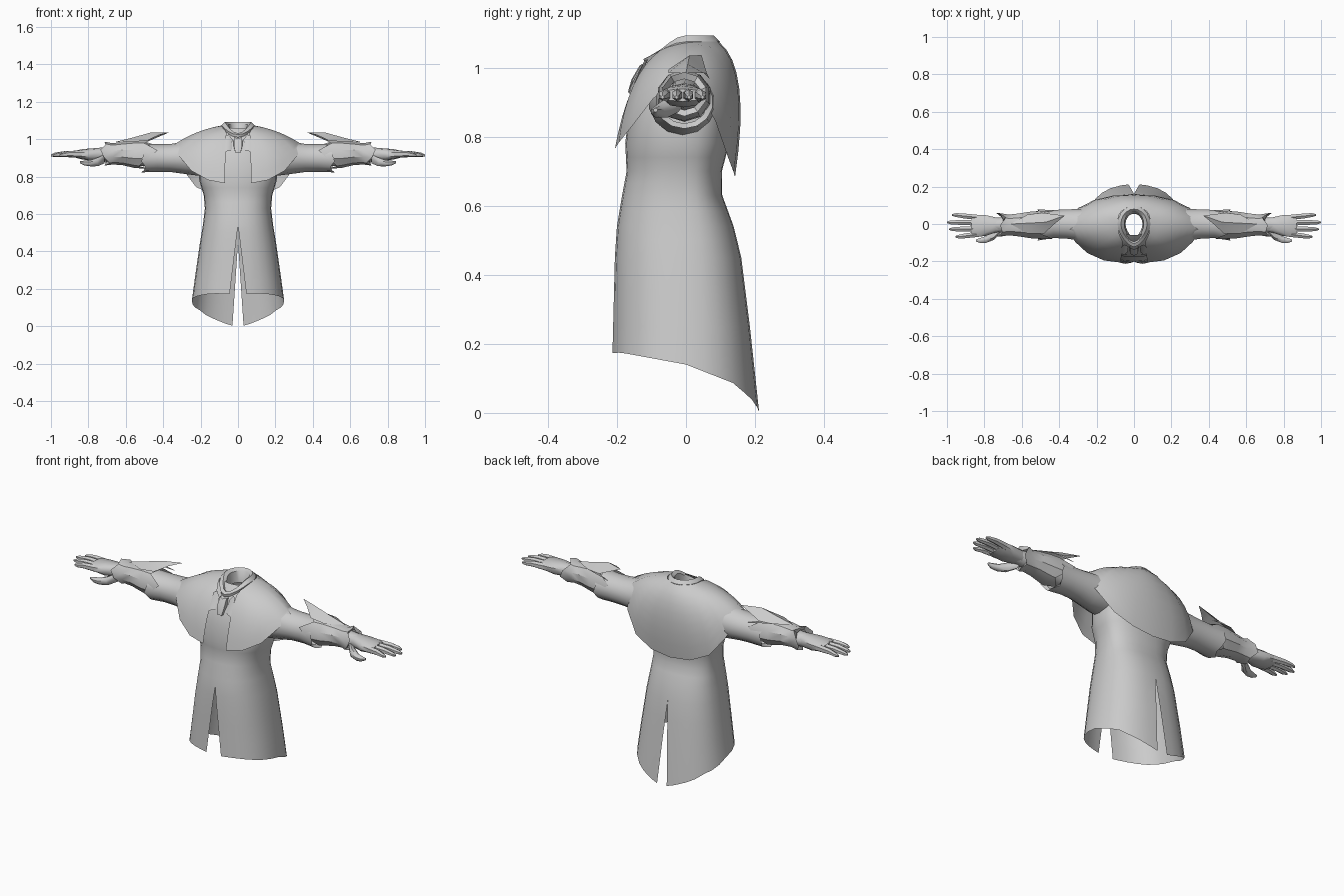
import bpy, math


def make(name, verts, faces, angle=40, mirror=True):
    me = bpy.data.meshes.new(name)
    me.from_pydata(verts, [], faces)
    me.validate()
    ob = bpy.data.objects.new(name, me)
    bpy.context.collection.objects.link(ob)
    bpy.ops.object.select_all(action='DESELECT')
    ob.select_set(True)
    bpy.context.view_layer.objects.active = ob
    bpy.ops.object.shade_smooth_by_angle(angle=math.radians(angle))
    if mirror:
        ob.modifiers.new("mirror", 'MIRROR').merge_threshold = 0.0005
    return ob


def grid(name, rows, closed=False, caps=(), angle=40, mirror=True):
    """Skin a list of equally long point rows."""
    n = len(rows[0])
    verts = [p for r in rows for p in r]
    faces = []
    for i in range(len(rows) - 1):
        for j in range(n if closed else n - 1):
            k = (j + 1) % n
            faces.append((i * n + j, i * n + k, (i + 1) * n + k, (i + 1) * n + j))
    for c in caps:
        idx = [c * n + j for j in range(n)]
        faces.append(idx if c else idx[::-1])
    return make(name, verts, faces, angle, mirror)


def tube(name, rings, n=10, caps=(), jag=None, power=1.0, angle=45):
    """Tube along x; rings are (x, y, z, ry, rz); jag shifts points of given rings in x."""
    rows = []
    for i, (x, y, z, ry, rz) in enumerate(rings):
        row = []
        for j in range(n):
            a = 2 * math.pi * j / n + math.pi / n
            c, s = math.cos(a), math.sin(a)
            dx = jag[i][j % len(jag[i])] if jag and i in jag else 0
            row.append((x + dx, y + ry * math.copysign(abs(c) ** power, c),
                        z + rz * math.copysign(abs(s) ** power, s)))
        rows.append(row)
    return grid(name, rows, True, caps, angle)


def lerp_table(table, z):
    for a, b in zip(table, table[1:]):
        if z <= b[0]:
            t = (z - a[0]) / (b[0] - a[0])
            return [p + (q - p) * t for p, q in zip(a, b)][1:]
    return table[-1][1:]


# Coat: z, half width, front y, back y
coat = [(0, .262, -.215, .212), (.17, .243, -.213, .195), (.45, .203, -.206, .16),
        (.54, .188, -.2, .138), (.63, .177, -.185, .105), (.70, .183, -.172, .104),
        (.78, .207, -.176, .125), (.87, .21, -.165, .13), (.95, .19, -.142, .12),
        (1.02, .12, -.1, .09), (1.06, .07, -.06, .075)]
hem = [(-.22, .172), (-.19, .175), (0, .14), (.14, .085), (.2, .03), (.213, 0)]
N = 14


def coat_point(z, j):
    rx, yf, yb = lerp_table(coat, z)
    a = math.pi * j / N
    x = rx * math.sin(a) ** .85
    c = math.cos(a)
    y = (yf if c > 0 else yb) * abs(c) ** .85
    if j == 0:
        x = max(0, .045 * (.54 - z) / .37)
    if j == N:
        x = max(0, .03 * (.45 - z) / .45)
    return (x, y, z)


rows = []
cols_hem = []
for j in range(N + 1):
    z = .1
    for _ in range(6):
        z = lerp_table(hem, coat_point(z, j)[1])[0]
    cols_hem.append(coat_point(z, j))
rows.append(cols_hem)
for z in (.25, .35, .45, .5, .54, .585, .63, .665, .70, .74, .78, .87, .95, 1.02, 1.06):
    rows.append([coat_point(z, j) for j in range(N + 1)])
grid("coat", rows)

# Shoulder cape: each column is a curve from neck through control to hem
cape = [((.06, -.095, 1.03), (.068, -.17, .96), (.07, -.206, .765)),
        ((.07, -.075, 1.05), (.16, -.17, .98), (.16, -.195, .782)),
        ((.08, -.05, 1.06), (.22, -.14, 1.01), (.25, -.155, .832)),
        ((.085, -.02, 1.068), (.24, -.08, 1.04), (.315, -.095, .91)),
        ((.085, 0, 1.072), (.22, -.01, 1.055), (.352, -.03, .965)),
        ((.085, .03, 1.074), (.24, .05, 1.05), (.338, .035, .935)),
        ((.08, .05, 1.075), (.24, .11, 1.03), (.30, .085, .845)),
        ((.065, .07, 1.075), (.2, .155, 1.0), (.225, .12, .745)),
        ((.035, .09, 1.075), (.1, .185, 1.0), (.12, .138, .697)),
        ((0, .095, 1.075), (0, .19, 1.0), (0, .142, .683))]
rows = []
for i in range(9):
    t = i / 8
    rows.append([tuple((1 - t) ** 2 * a + 2 * t * (1 - t) * b + t * t * c
                       for a, b, c in zip(*col)) for col in cape])
grid("cape", rows, angle=60)

# Collar: rolled band that dips to a V at the front
rows = []
for rx, ry, dz, drop in ((.085, .095, 1.06, .05), (.088, .098, 1.075, .05),
                         (.07, .08, 1.093, .06), (.052, .066, 1.08, .06), (.045, .055, 1.02, .03)):
    row = []
    for j in range(11):
        a = math.pi * j / 10
        f = max(0, math.cos(a)) ** 2
        row.append((rx * math.sin(a) if 0 < j < 10 else 0,
                    -ry * math.cos(a) - .025 * f ** 3, dz - drop * f))
    rows.append(row)
grid("collar", rows)

# Hanging neck tie and neck plug
grid("neck_tie", [[(0, -.135, 1.005), (.02, -.128, 1.01), (.022, -.115, 1.01)],
                  [(0, -.158, .965), (.022, -.155, .965), (.024, -.13, .965)],
                  [(0, -.168, .93), (.014, -.165, .925), (.014, -.14, .925)]])
grid("front_edge", [[(.066, -.12, 1.02), (.05, -.11, 1.025), (.03, -.12, 1.0)],
                    [(.067, -.16, .93), (.052, -.165, .94), (.034, -.15, .94)]])

# Sleeve with open flared cuff
tube("sleeve", [(.13, -.01, .915, .1, .1), (.21, -.01, .905, .1, .1), (.28, -.005, .9, .088, .086),
                (.36, 0, .9, .08, .075), (.43, 0, .9, .077, .074), (.505, -.005, .9, .084, .077),
                (.49, -.005, .9, .068, .062)], 14, jag={5: (0, .012, -.01)})
# Forearm inside the gauntlet
tube("forearm", [(.42, 0, .905, .06, .055), (.55, 0, .915, .055, .055), (.74, -.005, .92, .04, .035)], 10)
# Gauntlet with ragged elbow edge and flared wrist
tube("gauntlet", [(.5, -.005, .918, .08, .075), (.55, -.005, .92, .075, .074), (.62, -.005, .924, .064, .062),
                  (.67, -.005, .922, .058, .057), (.705, -.005, .923, .066, .064),
                  (.70, -.005, .922, .05, .045)], 10, angle=35,
     jag={0: (-.07, .0, -.03, .0, -.07, -.02, .03, -.015, .03, -.02), 4: (.012, -.02, .01, .0, .03)})
# Pointed flap above the elbow edge
make("gauntlet_fin",
     [(.66, .0, .985), (.57, -.05, .985), (.57, .05, .985), (.56, .005, 1.01),
      (.48, -.05, .995), (.47, .01, 1.035), (.49, .06, .985), (.37, .045, 1.036), (.425, .0, 1.022),
      (.43, .07, .965)],
     [(0, 3, 1), (0, 2, 3), (1, 3, 5, 4), (3, 2, 6, 5), (4, 5, 8), (5, 7, 8), (5, 6, 7), (2, 9, 6)], 30)

# Hand: palm, four fingers, thumb
tube("palm", [(.69, -.005, .92, .036, .034), (.74, -.005, .92, .042, .034), (.79, -.008, .918, .057, .033),
              (.84, -.01, .92, .062, .026), (.87, -.01, .92, .056, .018)], 10, (0, 4), power=.8)
for i, (y, tip, dy) in enumerate(((-.056, .955, -.012), (-.025, .988, -.003), (.006, 1.0, .003), (.036, .972, .012))):
    m = (.85 + tip) / 2
    tube("finger_%d" % (i + 1),
         [(.84, y, .92, .016, .02), (m, y + dy * .6, .921, .015, .016),
          (tip - .02, y + dy, .916, .012, .012), (tip, y + dy, .914, .005, .005)], 6, (0, 3))
tube("thumb", [(.715, -.03, .895, .02, .026), (.75, -.062, .879, .025, .025), (.79, -.082, .872, .02, .018),
               (.82, -.088, .873, .015, .014), (.845, -.088, .877, .006, .006)], 8, (0, 4))
